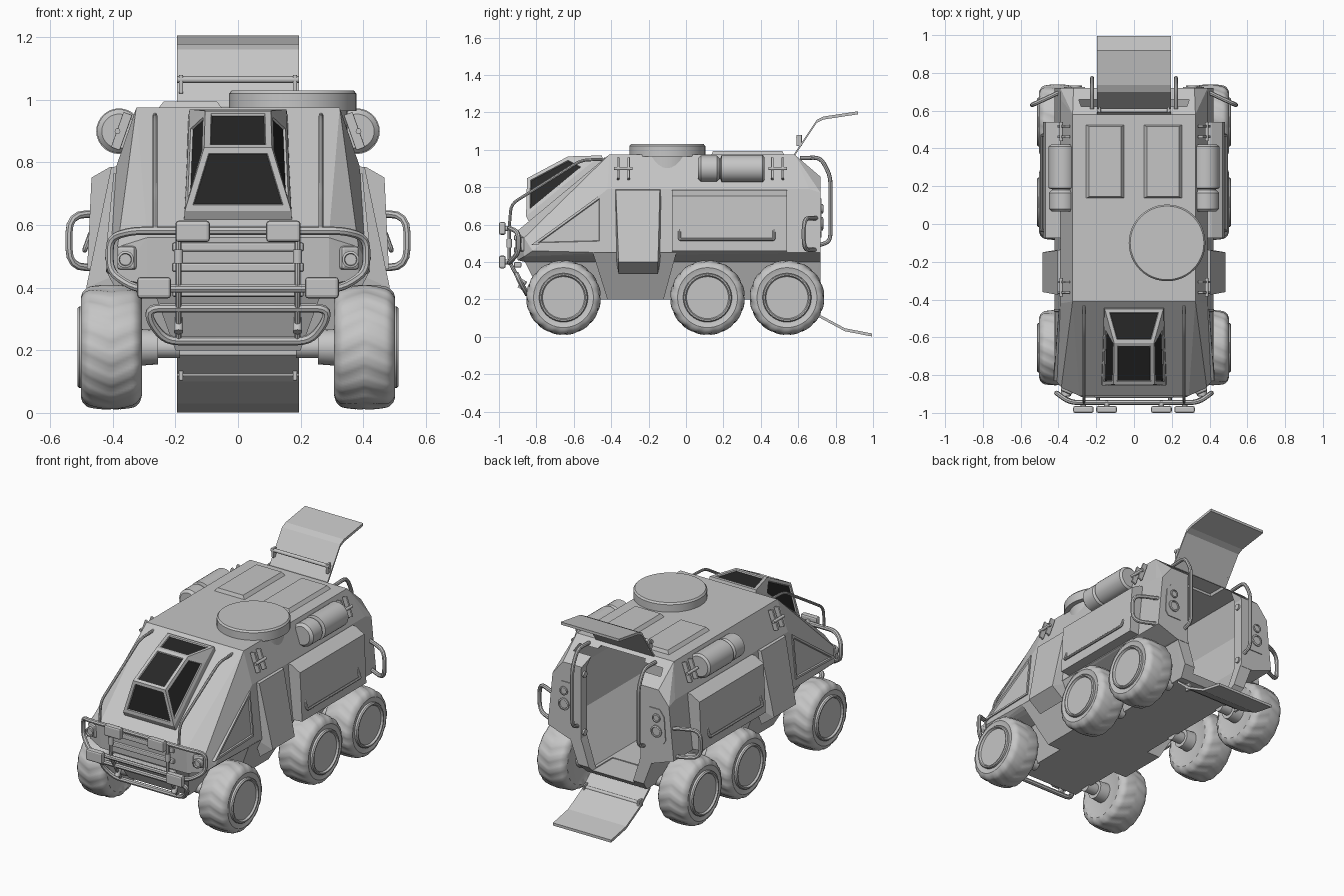
import bpy, bmesh, math
from mathutils import Vector, Matrix

if "Cube" in bpy.data.objects:
    bpy.data.objects.remove(bpy.data.objects["Cube"])


def material(name, v):
    m = bpy.data.materials.new(name)
    m.diffuse_color = (v, v, v, 1)
    m.use_nodes = True
    m.node_tree.nodes["Principled BSDF"].inputs["Base Color"].default_value = m.diffuse_color
    return m


GREY = material("mid grey", 0.56)
GLASS = material("dark glass", 0.021)


def add(name, bm, smooth=False):
    bmesh.ops.recalc_face_normals(bm, faces=bm.faces)
    me = bpy.data.meshes.new(name)
    bm.to_mesh(me)
    bm.free()
    ob = bpy.data.objects.new(name, me)
    bpy.context.collection.objects.link(ob)
    me.materials.append(GREY)
    me.materials.append(GLASS)
    if smooth:
        activate(ob)
        bpy.ops.object.shade_smooth_by_angle(angle=math.radians(35))
    return ob


def activate(ob):
    bpy.ops.object.select_all(action='DESELECT')
    ob.select_set(True)
    bpy.context.view_layer.objects.active = ob


def hull_bm(pts, both=True):
    """Convex solid; points are mirrored across x when both is set."""
    bm = bmesh.new()
    for x, y, z in pts:
        bm.verts.new((x, y, z))
        if both:
            bm.verts.new((-x, y, z))
    bmesh.ops.convex_hull(bm, input=bm.verts)
    bmesh.ops.delete(bm, geom=[v for v in bm.verts if not v.link_faces], context='VERTS')
    bmesh.ops.dissolve_limit(bm, angle_limit=0.03, verts=bm.verts, edges=bm.edges)
    return bm


def along_y(profile, y0, y1):
    return [(x, y, z) for x, z in profile for y in (y0, y1)]


def box(name, c, s, bevel=0.0, rot=None):
    bm = bmesh.new()
    bmesh.ops.create_cube(bm, size=1)
    bmesh.ops.scale(bm, vec=s, verts=bm.verts)
    if bevel:
        bmesh.ops.bevel(bm, geom=bm.edges[:], offset=bevel, segments=2, affect='EDGES', profile=0.5)
    if rot:
        bmesh.ops.rotate(bm, matrix=Matrix.Rotation(rot[0], 3, rot[1]), verts=bm.verts)
    bmesh.ops.translate(bm, vec=c, verts=bm.verts)
    return add(name, bm)


def lathe(name, profile, origin, axis, segs=40, radius=None):
    """Revolve (offset, radius) pairs round an axis through origin."""
    q = Vector(axis).to_track_quat('Z', 'Y')
    bm = bmesh.new()
    rings = []
    for h, r in profile:
        ring = []
        for i in range(segs):
            rr = radius(i, h, r) if radius else r
            a = 2 * math.pi * i / segs
            ring.append(bm.verts.new(Vector(origin) + q @ Vector((rr * math.cos(a), rr * math.sin(a), h))))
        rings.append(ring)
    for a, b in zip(rings, rings[1:]):
        for i in range(segs):
            j = (i + 1) % segs
            bm.faces.new((a[i], a[j], b[j], b[i]))
    bm.faces.new(rings[0])
    bm.faces.new(rings[-1])
    return add(name, bm, True)


def rod(name, c, axis, r, length, segs=20):
    return lathe(name, [(-length / 2, r), (length / 2, r)], c, axis, segs)


def tube(name, pts, r=0.011, closed=False, bend=0.04):
    """Round pipe with rounded corners."""
    P = [Vector(p) for p in pts]
    n, path = len(P), []
    for i, p in enumerate(P):
        if not closed and i in (0, n - 1):
            path.append(p)
            continue
        a, b = P[i - 1] - p, P[(i + 1) % n] - p
        s = p + a.normalized() * min(bend, a.length * 0.45)
        e = p + b.normalized() * min(bend, b.length * 0.45)
        for k in range(5):
            t = k / 4
            path.append(s * (1 - t) ** 2 + p * 2 * t * (1 - t) + e * t * t)
    cu = bpy.data.curves.new(name, 'CURVE')
    cu.dimensions, cu.bevel_depth, cu.bevel_resolution, cu.use_fill_caps = '3D', r, 2, True
    sp = cu.splines.new('POLY')
    sp.points.add(len(path) - 1)
    for q, p in zip(sp.points, path):
        q.co = (*p, 1)
    sp.use_cyclic_u = closed
    ob = bpy.data.objects.new(name, cu)
    bpy.context.collection.objects.link(ob)
    cu.materials.append(GREY)
    activate(ob)
    bpy.ops.object.convert(target='MESH')
    bpy.ops.object.shade_smooth_by_angle(angle=math.radians(40))


def sheet(name, line, hw, t=0.016):
    """Folded plate: a y-z line with thickness, spanning -hw..hw in x."""
    bm = bmesh.new()
    for (y0, z0), (y1, z1) in zip(line, line[1:]):
        pts = [(x, y, z + dz) for x in (-hw, hw) for y, z in ((y0, z0), (y1, z1)) for dz in (0, t)]
        part = hull_bm(pts, False)
        me = bpy.data.meshes.new("part")
        part.to_mesh(me)
        part.free()
        bm.from_mesh(me)
        bpy.data.meshes.remove(me)
    return add(name, bm)


def cut(ob, cutters):
    for c in cutters:
        m = ob.modifiers.new("cut", 'BOOLEAN')
        m.operation, m.object, m.solver = 'DIFFERENCE', c, 'EXACT'
        activate(ob)
        bpy.ops.object.modifier_apply(modifier=m.name)


# Upper body
body = add("upper_body", hull_bm([
    (0.325, -0.41, 0.975), (0.325, 0.58, 0.975), (0.388, -0.42, 0.79), (0.388, 0.66, 0.79),
    (0.422, -0.42, 0.45), (0.422, 0.72, 0.45), (0.42, -0.82, 0.46), (0.385, -0.865, 0.53),
    (0.385, -0.865, 0.43), (0.29, -0.91, 0.56), (0.29, -0.90, 0.41), (0.28, -0.86, 0.40),
    (0.28, 0.72, 0.40), (0.32, 0.72, 0.855), (0.39, 0.72, 0.77)]))

# Narrow lower tub, the wide step block between the wheels, and the roof hatch on its neck
tub = add("lower_tub", hull_bm([(0.28, -0.87, 0.42), (0.2, -0.76, 0.2), (0.28, 0.718, 0.42), (0.2, 0.66, 0.2),
                                (0.22, 0.718, 0.26)]))
step = add("step_block", hull_bm([(0.422, -0.5, 0.455), (0.422, -0.05, 0.455), (0.29, -0.43, 0.25),
                                  (0.29, -0.11, 0.25), (0.29, -0.42, 0.2), (0.29, -0.12, 0.2)]))
hatch = lathe("roof_hatch", [(0.85, 0.175), (0.965, 0.175), (0.965, 0.203), (1.02, 0.203), (1.03, 0.195)],
              (0.175, -0.1, 0), (0, 0, 1), 48)

# Hollow cabin and rear doorway
cutters = [
    add("doorway_cutter", hull_bm(along_y([(0.14, 0.235), (0.2, 0.42), (0.2, 0.84), (0.15, 0.955)], 0.5, 0.9))),
    add("cabin_cutter", hull_bm(along_y([(0.16, 0.24), (0.32, 0.5), (0.35, 0.75), (0.28, 0.94)], -0.35, 0.66)))]
for ob in (body, tub, step, hatch):
    cut(ob, cutters[1:] if ob in (step, hatch) else cutters)
for c in cutters:
    bpy.data.objects.remove(c)

# Driver canopy with inset windows
bm = bmesh.new()
half = [(0.17, -0.855, 0.645), (0.108, -0.85, 0.848), (0.105, -0.63, 0.965), (0.155, -0.45, 0.97),
        (0.175, -0.82, 0.58), (0.165, -0.43, 0.90), (0.157, -0.53, 0.912)]
R = [bm.verts.new(p) for p in half]
L = [bm.verts.new((-x, y, z)) for x, y, z in half]
panes = [bm.faces.new((L[i], R[i], R[i + 1], L[i + 1])) for i in range(3)]
for s in (R, L):
    panes.append(bm.faces.new((s[0], s[1], s[2], s[6])))
    bm.faces.new((s[6], s[2], s[3]))
    bm.faces.new((s[0], s[6], s[3], s[5], s[4]))
for i, j in ((3, 5), (5, 4), (4, 0)):
    bm.faces.new((L[i], R[i], R[j], L[j]))
bmesh.ops.recalc_face_normals(bm, faces=bm.faces)
bmesh.ops.inset_individual(bm, faces=panes, thickness=0.019, depth=0.0, use_even_offset=True)
bmesh.ops.inset_individual(bm, faces=panes, thickness=0.003, depth=-0.007, use_even_offset=True)
for f in panes:
    f.material_index = 1
add("canopy", bm)

# Raised roof panels
for s in (1, -1):
    pts = [(s * (0.1525 + a * 0.112), 0.33 + b * 0.2, 0.96) for a in (1, -1) for b in (1, -1)]
    pts += [(s * (0.1525 + a * 0.085), 0.33 + b * 0.185, 0.995) for a in (1, -1) for b in (1, -1)]
    add("roof_panel", hull_bm(pts, False))

# Wheel shape: smooth carcass with shallow chevron grooves
tyre = [(-0.085, 0.05), (-0.09, 0.13), (-0.098, 0.155), (-0.092, 0.175), (-0.08, 0.188)]
tyre += [(h / 100, 0.2 - 0.007 * abs(h / 7) ** 2) for h in range(-7, 8)]
tyre += [(0.08, 0.188), (0.092, 0.175), (0.097, 0.16), (0.094, 0.15), (0.09, 0.13)]


def tread(i, h, r):
    if r < 0.17:
        return r
    wave = math.cos(2 * math.pi * ((i / 9 - abs(h) * 6) % 1))
    return r - 0.0035 * max(0, min(1, 0.3 + 1.2 * wave))


for s in (1, -1):
    side = "right_" if s > 0 else "left_"
    for label, y in (("front", -0.655), ("middle", 0.115), ("rear", 0.54)):
        o = (s * 0.405, y, 0.21)
        lathe(side + label + "_tyre", tyre, o, (s, 0, 0), 144, tread)
        lathe(side + label + "_hub", [(0.07, 0.132), (0.102, 0.13), (0.108, 0.125), (0.108, 0.118),
                                      (0.097, 0.112), (0.097, 0.02)], o, (s, 0, 0), 40)
        lathe(side + label + "_axle", [(-0.22, 0.035), (-0.15, 0.035), (-0.15, 0.055), (-0.08, 0.06)],
              o, (s, 0, 0), 20)

    # Framed triangular panel on the front flank
    bm = hull_bm([(s * (0.467 - 0.1 * z + d), y, z) for d in (-0.02, 0.007)
                  for y, z in ((-0.83, 0.49), (-0.45, 0.50), (-0.45, 0.765))], False)
    bmesh.ops.recalc_face_normals(bm, faces=bm.faces)
    outer = [f for f in bm.faces if f.normal.x * s > 0.9]
    bmesh.ops.inset_individual(bm, faces=outer, thickness=0.012, depth=0.0, use_even_offset=True)
    bmesh.ops.inset_individual(bm, faces=outer, thickness=0.004, depth=-0.007, use_even_offset=True)
    add(side + "flank_panel", bm)

    # Side locker, its rail, and the wedge-shaped side door
    add(side + "locker", hull_bm([(s * x, y, z) for x, y, z in along_y(
        [(0.37, 0.785), (0.41, 0.785), (0.468, 0.752), (0.48, 0.51), (0.482, 0.46), (0.40, 0.455)],
        -0.075, 0.54)], False))
    tube(side + "locker_rail", [(s * 0.47, -0.035, 0.575), (s * 0.49, -0.035, 0.52),
                                (s * 0.49, 0.47, 0.52), (s * 0.47, 0.47, 0.575)], 0.008, bend=0.01)
    add(side + "side_door", hull_bm([(s * x, y, z) for x, y, z in [
        (0.37, -0.38, 0.79), (0.37, -0.13, 0.79), (0.405, -0.375, 0.785), (0.405, -0.14, 0.785),
        (0.485, -0.36, 0.40), (0.485, -0.15, 0.40), (0.40, -0.36, 0.335), (0.40, -0.15, 0.335),
        (0.37, -0.38, 0.45), (0.37, -0.13, 0.45)]], False))

    # Canisters and rail brackets on the roof shoulder
    lathe(side + "canister", [(0.185, 0.055), (0.19, 0.073), (0.41, 0.073), (0.42, 0.06)],
          (s * 0.38, 0, 0.9), (0, 1, 0), 28)
    lathe(side + "canister_cap", [(0.065, 0.055), (0.08, 0.07), (0.165, 0.07), (0.18, 0.055), (0.2, 0.055)],
          (s * 0.38, 0, 0.9), (0, 1, 0), 28)
    for y in (0.49, -0.335):
        for dy in (-0.028, 0.028):
            box(side + "bracket_post", (s * 0.372, y + dy, 0.90), (0.03, 0.013, 0.12), 0.003, (-s * 0.34, 'Y'))
        rod(side + "bracket_bar", (s * 0.385, y, 0.90), (0, 1, 0), 0.009, 0.1, 12)

    # Rear grab bars
    tube(side + "rear_bar", [(s * 0.222, 0.61, 0.955), (s * 0.222, 0.72, 0.96), (s * 0.222, 0.772, 0.86),
                             (s * 0.222, 0.772, 0.51), (s * 0.222, 0.71, 0.49)], 0.011)
    tube(side + "corner_bar", [(s * 0.40, 0.695, 0.635), (s * 0.54, 0.63, 0.635),
                               (s * 0.54, 0.63, 0.465), (s * 0.40, 0.695, 0.465)], 0.012, bend=0.06)

    # Tail lamps
    add(side + "tail_plate", hull_bm([(s * x, y, z) for x, z in [
        (0.26, 0.53), (0.35, 0.53), (0.37, 0.56), (0.36, 0.70), (0.33, 0.74), (0.26, 0.74)]
        for y in (0.71, 0.725)], False))
    for z, r in ((0.685, 0.026), (0.605, 0.036)):
        lathe(side + "tail_lamp", [(0, r), (0.010, r), (0.012, r * 0.75), (0.006, r * 0.7)],
              (s * 0.31, 0.722, z), (0, 1, 0), 20)
    for z in (0.45, 0.8):
        rod(side + "door_bolt", (s * 0.2, 0.69, z), (1, 0, 0), 0.018, 0.02, 16)

    # Headlamps
    box(side + "lamp_housing", (s * 0.352, -0.875, 0.495), (0.064, 0.04, 0.075), 0.01, (s * 0.4, 'Z'))
    lathe(side + "headlamp", [(0, 0.027), (0.03, 0.027), (0.032, 0.02), (0.022, 0.018)],
          (s * 0.36, -0.88, 0.49), (0, -1, 0), 20)

    # Hood rods, guard uprights and pads
    tube(side + "hood_rod", [(s * 0.265, -0.43, 0.95), (s * 0.265, -0.56, 0.945), (s * 0.265, -0.935, 0.71),
                             (s * 0.265, -0.945, 0.585)], 0.008)
    tube(side + "guard_upright", [(s * 0.19, -0.945, 0.585), (s * 0.19, -0.945, 0.40), (s * 0.19, -0.85, 0.235)], 0.01)
    rod(side + "guard_clamp", (s * 0.19, -0.945, 0.5), (0, 0, 1), 0.015, 0.045, 12)
    rod(side + "lower_guard_clamp", (s * 0.19, -0.875, 0.28), (0, 0.5, 0.87), 0.015, 0.05, 12)
    box(side + "upper_pad", (s * 0.145, -0.982, 0.58), (0.11, 0.036, 0.068), 0.01)
    box(side + "lower_pad", (s * 0.268, -0.982, 0.4), (0.108, 0.036, 0.068), 0.01)
    for x, z in ((0.145, 0.58), (0.268, 0.4)):
        rod(side + "pad_mount", (s * x, -0.955, z), (0, 1, 0), 0.014, 0.04, 12)

    # Door hinge lugs
    box(side + "upper_lug", (s * 0.182, 0.605, 1.05), (0.014, 0.03, 0.06), 0.004)
    box(side + "lower_lug", (s * 0.182, 0.70, 0.125), (0.014, 0.04, 0.045), 0.004)

# Front guard loops and grille slats
tube("front_guard", [(x, y, z) for x, y, z in [
    (-0.34, -0.945, 0.582), (0.34, -0.945, 0.582), (0.41, -0.895, 0.56), (0.41, -0.895, 0.45),
    (0.33, -0.945, 0.397), (-0.33, -0.945, 0.397), (-0.41, -0.895, 0.45), (-0.41, -0.895, 0.56)]], 0.013, True)
tube("lower_guard", [(-0.285, -0.905, 0.335), (0.285, -0.905, 0.335), (0.28, -0.885, 0.29),
                     (0.23, -0.85, 0.23), (-0.23, -0.85, 0.23), (-0.28, -0.885, 0.29)], 0.014, True)
for z in (0.53, 0.465, 0.385):
    box("grille_slat", (0, -0.9, z), (0.42, 0.04, 0.028), 0.006)

# Open rear door, ramp and hinge rods
sheet("rear_door", [(0.58, 0.965), (0.70, 1.145), (0.735, 1.162), (0.92, 1.19)], 0.195)
rod("upper_hinge", (0, 0.60, 1.065), (1, 0, 0), 0.011, 0.39, 12)
sheet("rear_ramp", [(0.62, 0.185), (0.72, 0.1), (0.85, 0.03), (0.995, 0.002)], 0.195)
rod("lower_hinge", (0, 0.70, 0.125), (1, 0, 0), 0.011, 0.39, 12)
